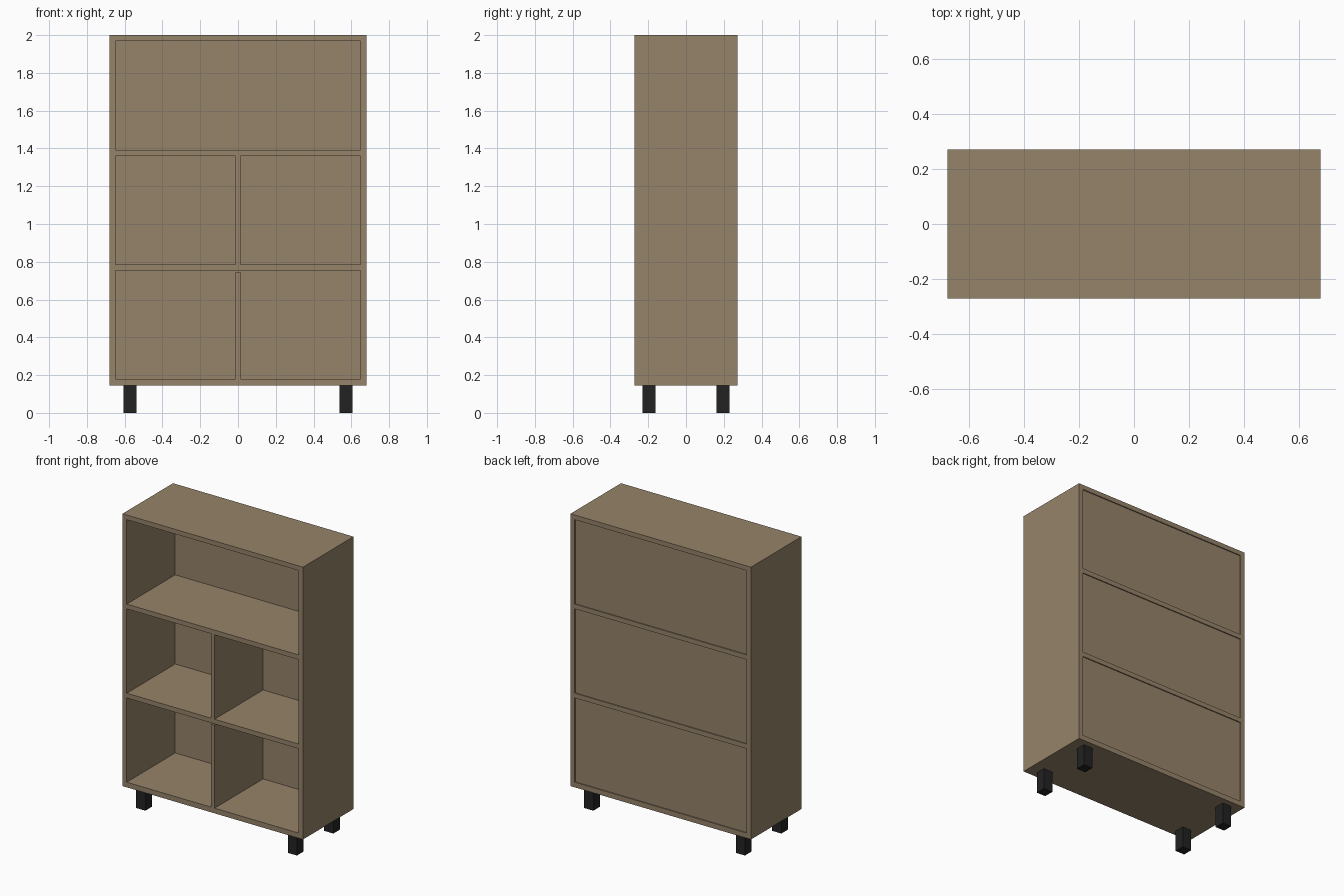
import bpy
import bmesh
from mathutils import Matrix, Vector

if "Cube" in bpy.data.objects:
    bpy.data.objects.remove(bpy.data.objects["Cube"], do_unlink=True)


def make_material(name, rgb):
    mat = bpy.data.materials.new(name)
    mat.use_nodes = True
    mat.diffuse_color = (*rgb, 1)
    mat.node_tree.nodes["Principled BSDF"].inputs["Base Color"].default_value = (*rgb, 1)
    return mat


def make_boxes(name, boxes, mat=None):
    """One object made of boxes, each given as (low corner, high corner)."""
    bm = bmesh.new()
    for low, high in boxes:
        low, high = Vector(low), Vector(high)
        place = Matrix.Translation((low + high) / 2) @ Matrix.Diagonal((*(high - low), 1))
        bmesh.ops.create_cube(bm, size=1, matrix=place)
    mesh = bpy.data.meshes.new(name)
    bm.to_mesh(mesh)
    bm.free()
    obj = bpy.data.objects.new(name, mesh)
    bpy.context.collection.objects.link(obj)
    if mat:
        mesh.materials.append(mat)
    return obj


wood = make_material("brown_wood", (0.305, 0.227, 0.144))
black = make_material("black_leg", (0.016, 0.016, 0.016))

HALF_W, HALF_D = 0.68, 0.272
BASE, TOP = 0.145, 2.0
INNER_W = 0.648
PANEL_FRONT, PANEL_BACK = 0.25, 0.265
bays = {"lower": (0.18, 0.754), "middle": (0.786, 1.361), "upper": (1.393, 1.968)}

# Carcass: one solid block with three bays cut right through
carcass = make_boxes("carcass", [((-HALF_W, -HALF_D, BASE), (HALF_W, HALF_D, TOP))], wood)
cutter = make_boxes("bay_cutter", [((-INNER_W, -1, lo), (INNER_W, 1, hi)) for lo, hi in bays.values()])
cutter.hide_render = True
cut = carcass.modifiers.new("bays", "BOOLEAN")
cut.operation = "DIFFERENCE"
cut.solver = "EXACT"
cut.object = cutter
bpy.context.view_layer.objects.active = carcass
bpy.ops.object.modifier_apply(modifier=cut.name)
bpy.data.objects.remove(cutter, do_unlink=True)

# Back panels, set slightly in from the rear edge
for name, (lo, hi) in bays.items():
    make_boxes(name + "_back_panel", [((-INNER_W, PANEL_FRONT, lo), (INNER_W, PANEL_BACK, hi))], wood)

# Upright dividers; the lower one stops just short of its shelf
for name, gap in (("lower", 0.009), ("middle", 0)):
    lo, hi = bays[name]
    make_boxes(name + "_divider", [((-0.014, -HALF_D, lo), (0.014, PANEL_FRONT, hi - gap))], wood)

# Square legs
LEG = 0.0345
for side, x in (("right", -0.571), ("left", 0.571)):
    for end, y in (("front", -0.196), ("back", 0.196)):
        make_boxes(f"{end}_{side}_leg", [((x - LEG, y - LEG, 0), (x + LEG, y + LEG, BASE))], black)
